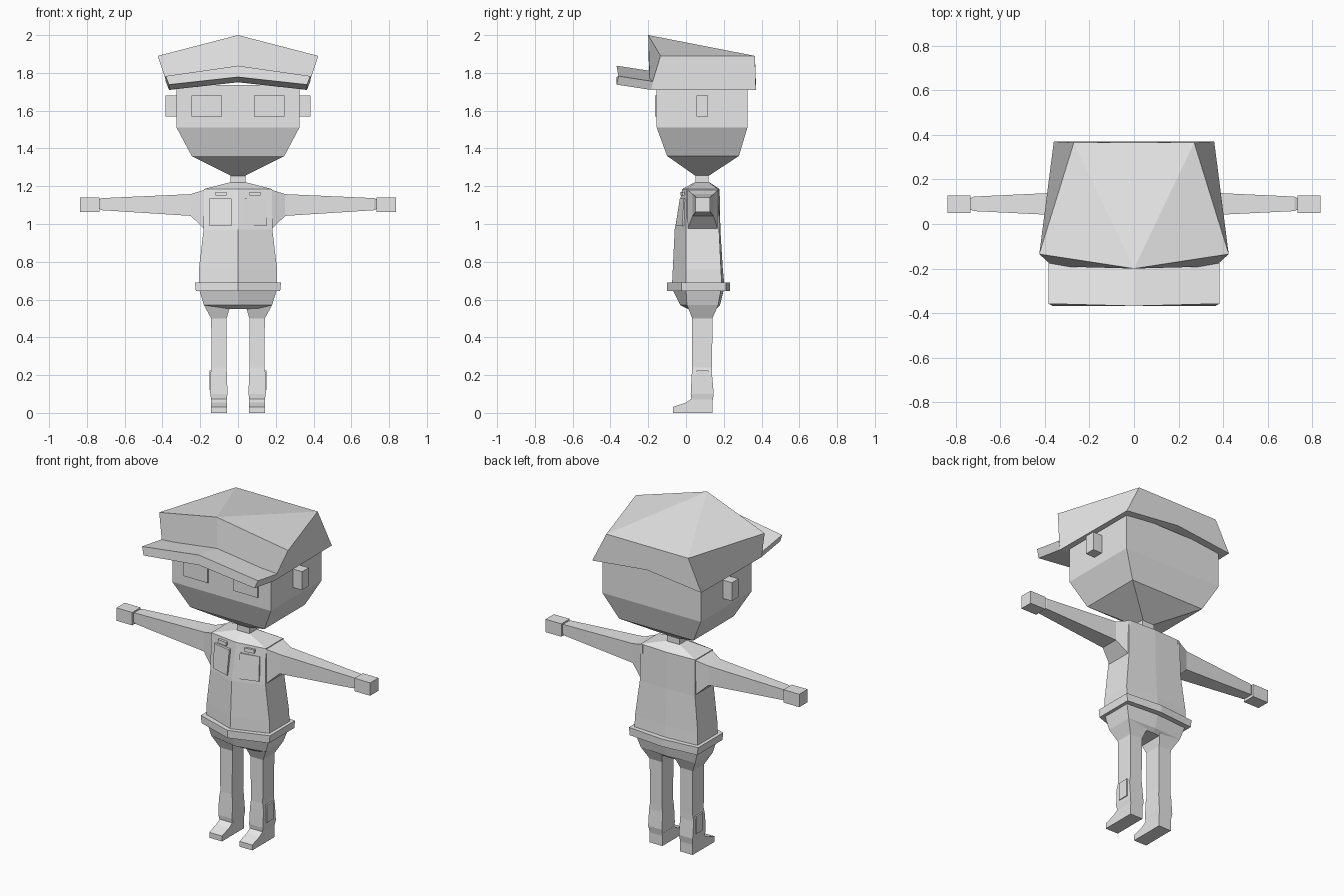
import bpy, bmesh

if "Cube" in bpy.data.objects:
    bpy.data.objects.remove(bpy.data.objects["Cube"])

grey = bpy.data.materials.new("plain_grey")
grey.diffuse_color = (0.8, 0.8, 0.8, 1)
grey.use_nodes = True
grey.node_tree.nodes["Principled BSDF"].inputs["Base Color"].default_value = grey.diffuse_color


def make(name, verts, faces):
    """Flat shaded mesh from points and faces, with outward normals."""
    bm = bmesh.new()
    vs = [bm.verts.new(v) for v in verts]
    for f in faces:
        bm.faces.new([vs[i] for i in f])
    bmesh.ops.recalc_face_normals(bm, faces=bm.faces[:])
    mesh = bpy.data.meshes.new(name)
    bm.to_mesh(mesh)
    bm.free()
    mesh.materials.append(grey)
    ob = bpy.data.objects.new(name, mesh)
    bpy.context.collection.objects.link(ob)
    return ob


def loft(name, rings):
    """Skin a list of equal-sized rings and close both ends."""
    n = len(rings[0])
    faces = [tuple(range(n)), tuple(range((len(rings) - 1) * n, len(rings) * n))]
    for r in range(len(rings) - 1):
        for i in range(n):
            j = (i + 1) % n
            faces.append((r * n + i, r * n + j, r * n + n + j, r * n + n + i))
    return make(name, [p for ring in rings for p in ring], faces)


def rect(z, x0, x1, y0, y1):
    return [(x0, y0, z), (x1, y0, z), (x1, y1, z), (x0, y1, z)]


def hexa(z, hx, front, front_side, back_side, back):
    """Six-sided body section with a ridge down the front and back."""
    return [(0, front, z), (hx, front_side, z), (hx, back_side, z),
            (0, back, z), (-hx, back_side, z), (-hx, front_side, z)]


def flip(ring, s):
    return [(x * s, y, z) for x, y, z in ring]


def box(name, x0, x1, y0, y1, z0, z1):
    return loft(name, [rect(z0, x0, x1, y0, y1), rect(z1, x0, x1, y0, y1)])


# Head and neck
loft("head", [rect(1.255, -.035, .035, .05, .12), rect(1.36, -.245, .245, -.10, .28),
              rect(1.51, -.325, .325, -.155, .325), rect(1.735, -.325, .325, -.155, .325)])
box("neck", -.04, .04, .05, .12, 1.20, 1.27)

# Cap crown: peaked at the front, flat along the back edge
crown = [(0, -.20, 2.0), (0, -.195, 1.75), (0, .37, 1.75)]
for s in (1, -1):
    crown += [(s * .425, -.135, 1.89), (s * .365, -.19, 1.71),
              (s * .36, .37, 1.71), (s * .27, .365, 1.89)]
crown_faces = [(0, 6, 10), (5, 2, 9, 10, 6)]
for k in (3, 7):
    crown_faces += [(0, 1, k + 1, k), (k, k + 1, k + 2, k + 3),
                    (0, k, k + 3), (1, k + 1, k + 2, 2)]
make("cap_crown", crown, crown_faces)


# Cap visor, folded along its middle and tilted upwards
def visor_section(y, lift):
    return [(0, y, 1.81 + lift), (.383, y + .01, 1.755 + lift), (.365, y, 1.71 + lift),
            (0, y, 1.75 + lift), (-.365, y, 1.71 + lift), (-.383, y + .01, 1.755 + lift)]


loft("cap_visor", [visor_section(-.185, 0), visor_section(-.368, .028)])

# Torso, belt and hips
loft("torso", [hexa(.66, .208, -.075, 0, .19, .205), hexa(.76, .207, -.07, 0, .185, .195),
               hexa(.97, .182, -.06, 0, .175, .182), hexa(1.185, .18, -.02, .005, .17, .178),
               hexa(1.22, .045, .045, .05, .12, .125)])
loft("belt", [hexa(.645, .223, -.10, -.025, .212, .232), hexa(.69, .228, -.10, -.025, .212, .232)])
loft("hips", [hexa(.65, .205, -.07, 0, .185, .2), hexa(.57, .18, -.03, .005, .17, .18),
              hexa(.55, .13, .01, .02, .15, .16)])


def chest_y(x, z):
    """Depth of the chest surface at a point."""
    t = (z - .97) / .215
    centre, side = -.06 + .04 * t, .005 * t
    return centre + (side - centre) * x / .18


def chest_plate(name, s, x0, x1, z0, z1, thick):
    rings = []
    for z in (z0, z1):
        rings.append(flip([(x0, chest_y(x0, z) - thick, z), (x1, chest_y(x1, z) - thick, z),
                           (x1, chest_y(x1, z) + .01, z), (x0, chest_y(x0, z) + .01, z)], s))
    loft(name, rings)


for s, side in ((1, "right"), (-1, "left")):
    # Face details
    x0, x1 = sorted((s * .085, s * .245))
    box(side + "_eye", x0, x1, -.164, -.15, 1.57, 1.68)
    x0, x1 = sorted((s * .31, s * .385))
    box(side + "_ear", x0, x1, .055, .117, 1.57, 1.68)

    # Chest pocket with a small flap above
    chest_plate(side + "_pocket", s, .035, .15, .99, 1.135, .01)
    chest_plate(side + "_pocket_flap", s, .06, .12, 1.15, 1.17, .014)

    # Arm: wide sleeve root tapering to the wrist, then the hand
    arm = []
    for x, y0, y1, z0, z1 in ((.165, .003, .172, .96, 1.185), (.25, .035, .145, 1.043, 1.158),
                              (.72, .058, .123, 1.073, 1.137), (.735, .065, .115, 1.08, 1.13)):
        arm.append([(s * x, y0, z0), (s * x, y1, z0), (s * x, y1, z1), (s * x, y0, z1)])
    loft(side + "_arm", arm)
    x0, x1 = sorted((s * .733, s * .837))
    box(side + "_hand", x0, x1, .05, .128, 1.063, 1.14)

    # Leg: flared at the hip, slightly loose trouser cuff
    leg = [rect(.57, .04, .18, .005, .17), rect(.5, .06, .142, .033, .14),
           rect(.24, .062, .14, .033, .138), rect(.2, .058, .147, .03, .138),
           rect(.1, .056, .147, .025, .147), rect(.06, .06, .14, .03, .14)]
    loft(side + "_leg", [flip(r, s) for r in leg])
    x0, x1 = sorted((s * .14, s * .152))
    box(side + "_leg_patch", x0, x1, .055, .12, .12, .225)

    # Shoe with a sloping toe
    profile = [(-.068, 0), (.14, 0), (.14, .075), (.03, .075), (0, .055), (-.068, .032)]
    loft(side + "_shoe", [[(s * x, y, z) for y, z in profile] for x in (.058, .142)])
